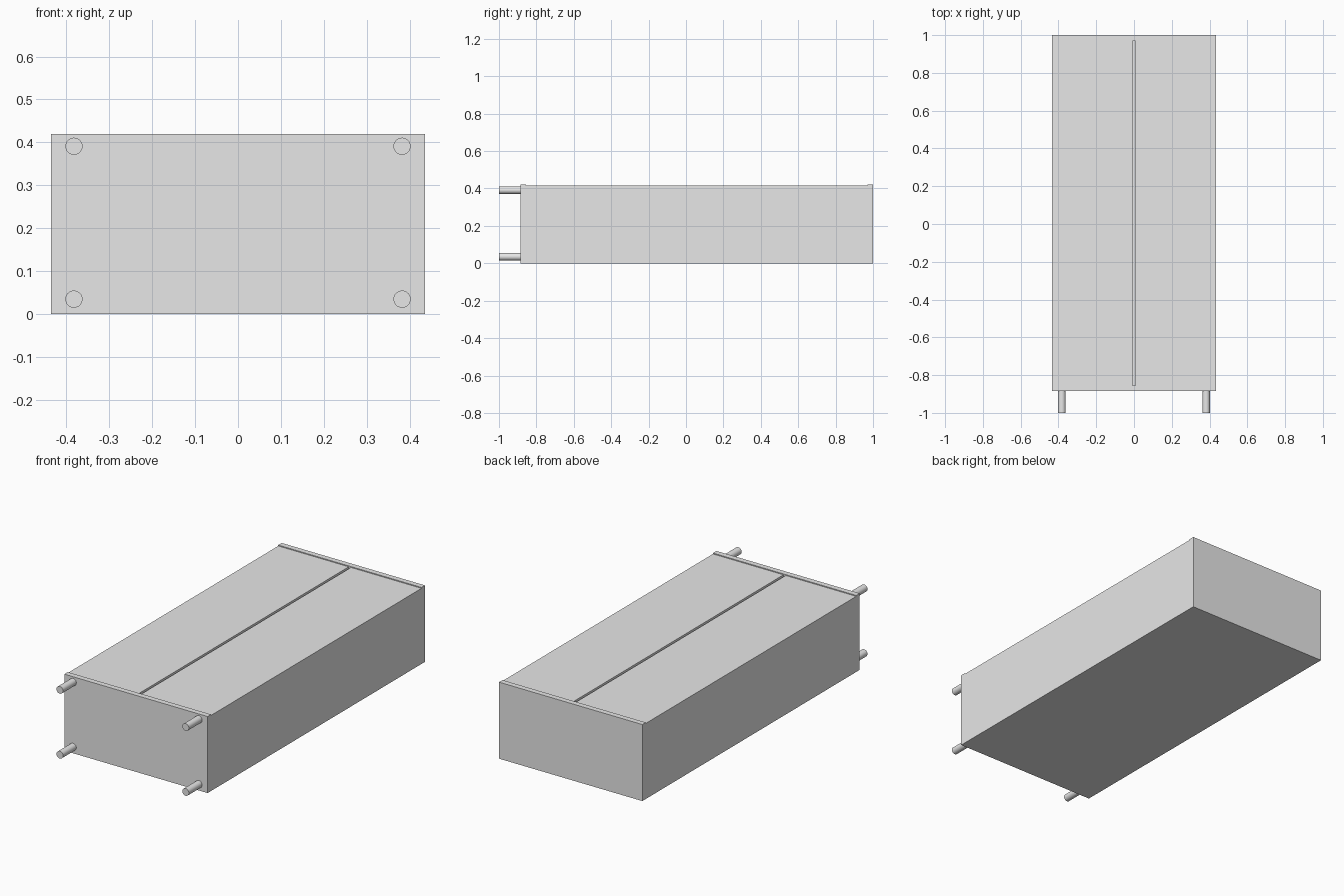
import bpy, math

old = bpy.data.objects.get("Cube")
if old:
    bpy.data.objects.remove(old, do_unlink=True)

COLOUR = (0.8, 0.8, 0.8, 1)
grey = bpy.data.materials.new("light_grey")
grey.use_nodes = True
grey.diffuse_color = COLOUR
grey.node_tree.nodes["Principled BSDF"].inputs["Base Color"].default_value = COLOUR

HALF_W, BOTTOM, TOP, HEIGHT = 0.435, -0.885, 1.0, 0.42
PANEL = 0.03          # board thickness
DOOR_TOP = 0.415      # doors sit just below the end panels
GAP = 0.007           # half the gap between the doors


def board(name, x, y, z):
    """Box given by its (low, high) range on each axis."""
    ranges = (x, y, z)
    bpy.ops.mesh.primitive_cube_add(size=1, location=[sum(r) / 2 for r in ranges])
    ob = bpy.context.object
    ob.name = name
    ob.scale = [r[1] - r[0] for r in ranges]
    bpy.ops.object.transform_apply(location=False, rotation=False, scale=True)
    ob.data.materials.append(grey)


def leg(name, x, z):
    """Round leg running out of the bottom panel."""
    end = -1.0
    bpy.ops.mesh.primitive_cylinder_add(
        vertices=32, radius=0.02, depth=BOTTOM - end,
        location=(x, (BOTTOM + end) / 2, z), rotation=(math.pi / 2, 0, 0))
    ob = bpy.context.object
    ob.name = name
    ob.data.materials.append(grey)
    bpy.ops.object.shade_smooth_by_angle()


# Cabinet lying on its back: end panels, back, sides and doors
inner = (BOTTOM + PANEL, TOP - PANEL)
full = (-HALF_W, HALF_W)
board("bottom_panel", full, (BOTTOM, inner[0]), (0, HEIGHT))
board("top_panel", full, (inner[1], TOP), (0, HEIGHT))
board("back_panel", full, inner, (0, PANEL))

for side, s in (("left", 1), ("right", -1)):
    board(side + "_side", sorted((s * HALF_W, s * (HALF_W - PANEL))), inner,
          (PANEL, DOOR_TOP - PANEL))
    board(side + "_door", sorted((s * HALF_W, s * GAP)), inner,
          (DOOR_TOP - PANEL, DOOR_TOP))
    # Legs at the front and back corners
    leg(side + "_back_leg", s * 0.382, 0.035)
    leg(side + "_front_leg", s * 0.382, 0.391)
